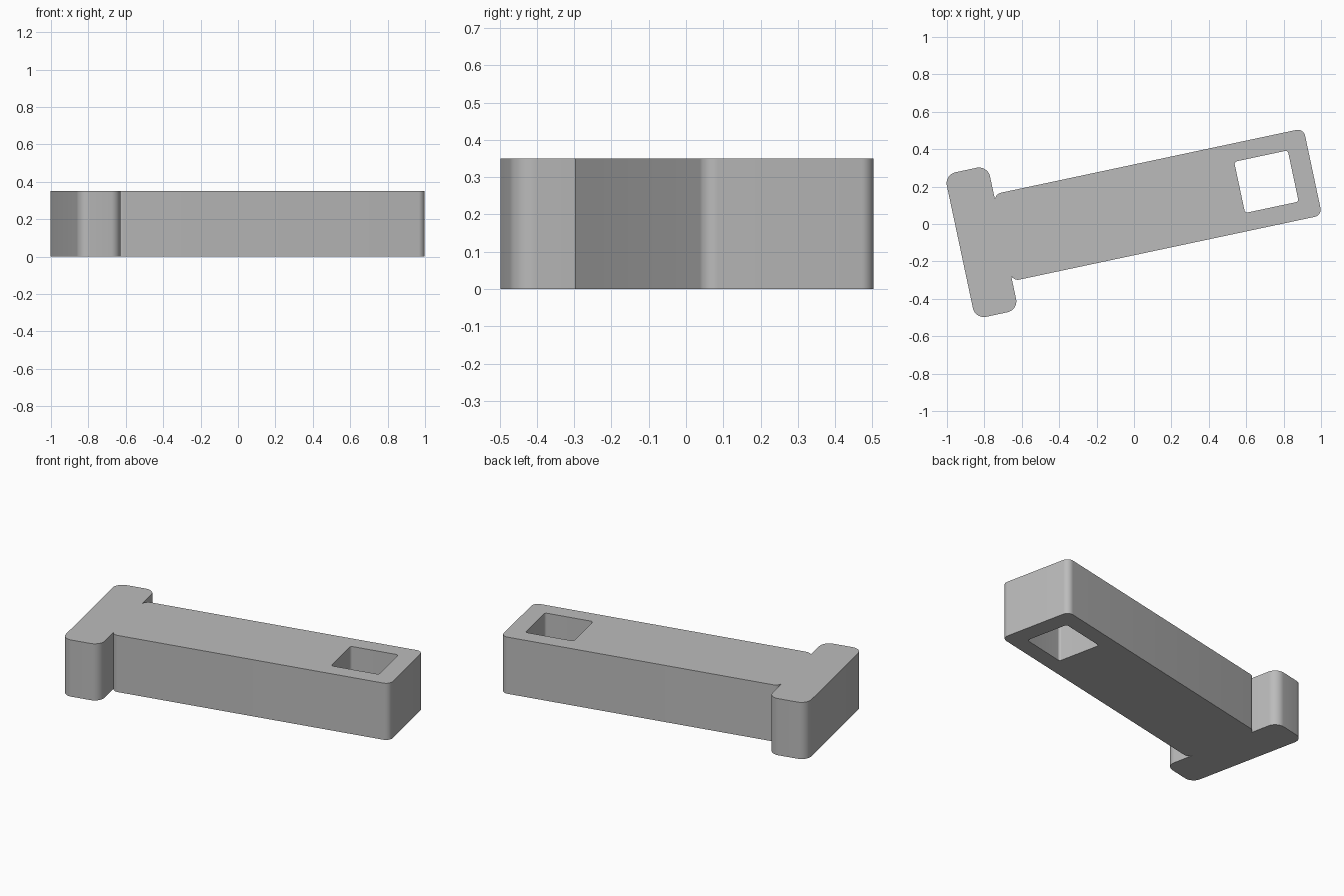
import bpy
from math import cos, sin, pi, radians

cube = bpy.data.objects.get("Cube")
if cube:
    bpy.data.objects.remove(cube, do_unlink=True)

HEIGHT = 0.35
TILT = radians(12)      # the whole block is turned about z
MID = 0.074             # sideways offset of the centre line
HEAD_L, HEAD_R, HEAD_HALF, HEAD_RAD = -0.936, -0.70, 0.395, 0.06
BAR_R, BAR_HALF, BAR_RAD = 0.993, 0.2375, 0.04
NOTCH = radians(14)     # where the bar's rounded corner meets the head


def arc(cx, cy, r, start, end, steps=10):
    return [(cx + r * cos(start + (end - start) * i / steps),
             cy + r * sin(start + (end - start) * i / steps))
            for i in range(steps + 1)]


def corner(x, y, r, quadrant):
    """Rounded corner whose sharp point would be (x, y)."""
    sx = 1 if quadrant in (0, 3) else -1
    sy = 1 if quadrant < 2 else -1
    return arc(x - sx * r, y - sy * r, r, quadrant * pi / 2, (quadrant + 1) * pi / 2)


def add_loop(curve, points):
    spline = curve.splines.new("POLY")
    spline.points.add(len(points) - 1)
    for p, (x, y) in zip(spline.points, points):
        p.co = (x, y, 0, 1)
    spline.use_cyclic_u = True


# T-shaped outline, counter-clockwise
bar_cx = HEAD_R + BAR_RAD * cos(NOTCH)
bar_cy = BAR_HALF - BAR_RAD
outline = (
    arc(bar_cx, MID - bar_cy, BAR_RAD, pi + NOTCH, 1.5 * pi)
    + corner(BAR_R, MID - BAR_HALF, BAR_RAD, 3)
    + corner(BAR_R, MID + BAR_HALF, BAR_RAD, 0)
    + arc(bar_cx, MID + bar_cy, BAR_RAD, pi / 2, pi - NOTCH)
    + corner(HEAD_R, MID + HEAD_HALF, HEAD_RAD, 0)
    + corner(HEAD_L, MID + HEAD_HALF, HEAD_RAD, 1)
    + corner(HEAD_L, MID - HEAD_HALF, HEAD_RAD, 2)
    + corner(HEAD_R, MID - HEAD_HALF, HEAD_RAD, 3)
)

# Rectangular through-slot near the far end
slot = []
for q, (x, y) in enumerate([(0.886, 0.14), (0.593, 0.14), (0.593, -0.14), (0.886, -0.14)]):
    slot += corner(x, MID + y, 0.015, q)

curve = bpy.data.curves.new("pin_profile", "CURVE")
curve.dimensions = "2D"
curve.fill_mode = "BOTH"
curve.extrude = HEIGHT / 2
add_loop(curve, outline)
add_loop(curve, slot)

pin = bpy.data.objects.new("slotted_pin", curve)
bpy.context.collection.objects.link(pin)
pin.location.z = HEIGHT / 2
pin.rotation_euler.z = TILT

# Turn the extruded profile into a welded mesh
bpy.ops.object.select_all(action="DESELECT")
pin.select_set(True)
bpy.context.view_layer.objects.active = pin
bpy.ops.object.convert(target="MESH")
bpy.ops.object.mode_set(mode="EDIT")
bpy.ops.mesh.select_all(action="SELECT")
bpy.ops.mesh.remove_doubles(threshold=0.0001)
bpy.ops.mesh.normals_make_consistent(inside=False)
bpy.ops.object.mode_set(mode="OBJECT")
bpy.ops.object.shade_smooth_by_angle(angle=radians(30))

# Plain grey
grey = bpy.data.materials.new("plain_grey")
grey.use_nodes = True
colour = (0.5, 0.5, 0.5, 1)
grey.diffuse_color = colour
grey.node_tree.nodes["Principled BSDF"].inputs["Base Color"].default_value = colour
pin.data.materials.clear()
pin.data.materials.append(grey)
